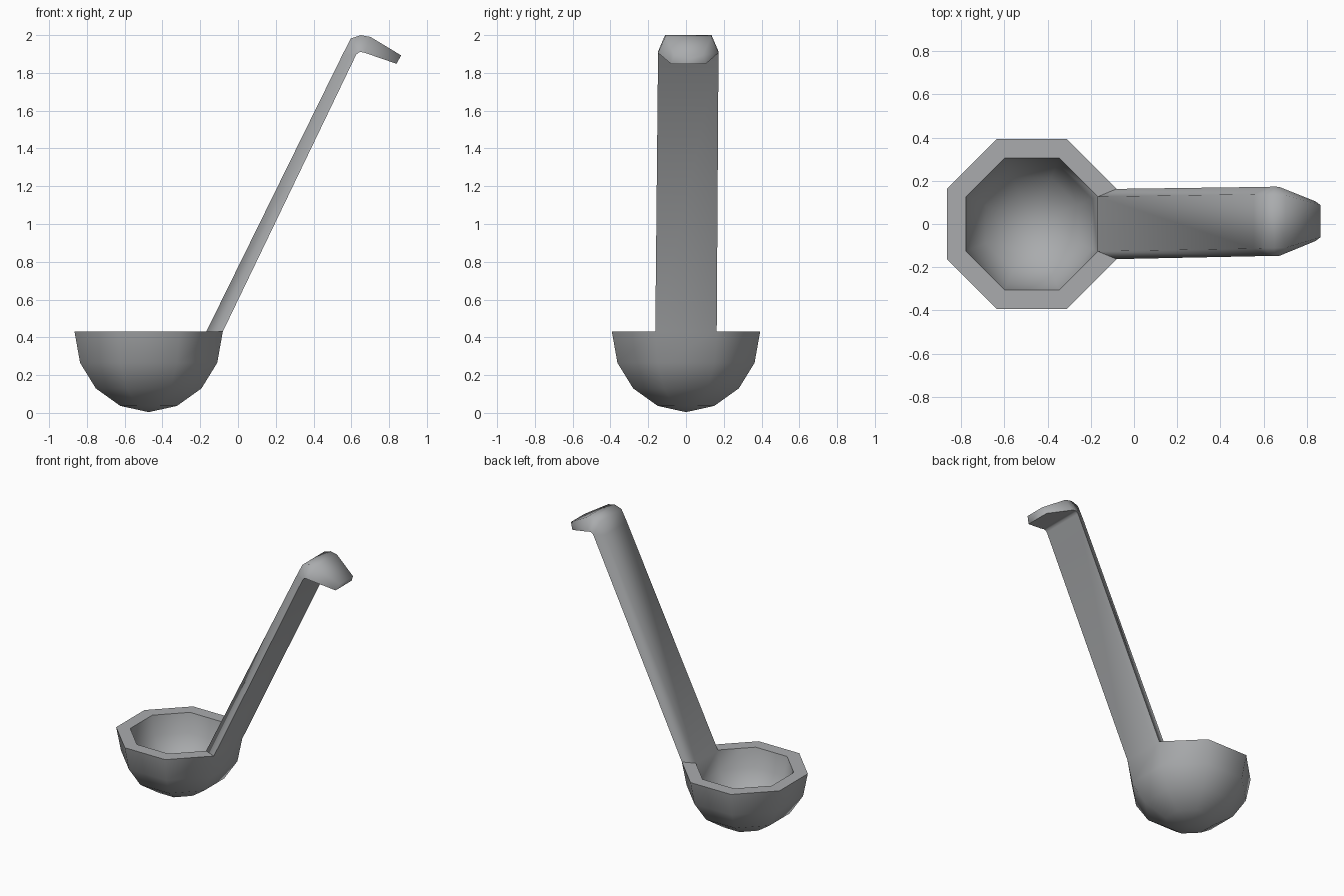
import bpy, bmesh, math

if "Cube" in bpy.data.objects:
    bpy.data.objects.remove(bpy.data.objects["Cube"])

bm = bmesh.new()
CX, N = -0.473, 8


def ring(half, z):
    """Octagon with flat sides facing the axes."""
    r = half / math.cos(math.pi / N)
    return [bm.verts.new((CX + r * math.cos((i + 0.5) * 2 * math.pi / N),
                          r * math.sin((i + 0.5) * 2 * math.pi / N), z))
            for i in range(N)]


def bridge(a, b, skip=None):
    n = len(a)
    for i in range(n):
        if i != skip:
            bm.faces.new((a[i], a[(i + 1) % n], b[(i + 1) % n], b[i]))


# Bowl: outer shell, rim, then inner shell
outer = [(0.15, 0.037), (0.28, 0.13), (0.363, 0.265), (0.3925, 0.43)]
inner = [(0.305, 0.43), (0.28, 0.295), (0.215, 0.19), (0.115, 0.115)]
rings = [ring(h, z) for h, z in outer + inner]
for k in range(len(rings) - 1):
    # the rim face on +x is left open for the handle
    bridge(rings[k], rings[k + 1], N - 1 if k == 3 else None)
for loop, z in ((rings[0], 0.004), (rings[-1], 0.09)):
    pole = bm.verts.new((CX, 0, z))
    for i in range(N):
        bm.faces.new((loop[i], loop[(i + 1) % N], pole))

# Handle: four-sided sections continuing from the open rim face
o, n = rings[3], rings[4]
prev = [o[7], o[0], n[0], n[7]]
# outer x, z, half width; inner x, z, half width; y shift
sections = [(0.625, 1.895, 0.160, 0.555, 1.90, 0.126, 0.012),
            (0.637, 1.907, 0.161, 0.597, 1.982, 0.124, 0.012),
            (0.650, 1.911, 0.161, 0.650, 2.000, 0.123, 0.012),
            (0.672, 1.906, 0.160, 0.702, 1.990, 0.122, 0.012),
            (0.840, 1.848, 0.092, 0.863, 1.893, 0.075, 0.013)]
for ox, oz, oh, ix, iz, ih, y in sections:
    cur = [bm.verts.new(p) for p in ((ox, y - oh, oz), (ox, y + oh, oz),
                                     (ix, y + ih, iz), (ix, y - ih, iz))]
    bridge(prev, cur)
    prev = cur
bm.faces.new(prev)

bmesh.ops.recalc_face_normals(bm, faces=bm.faces)
me = bpy.data.meshes.new("ladle")
bm.to_mesh(me)
bm.free()
ladle = bpy.data.objects.new("ladle", me)
bpy.context.collection.objects.link(ladle)

# Grey metal
mat = bpy.data.materials.new("grey_metal")
mat.diffuse_color = (0.4, 0.41, 0.42, 1)
mat.use_nodes = True
mat.node_tree.nodes["Principled BSDF"].inputs["Base Color"].default_value = mat.diffuse_color
me.materials.append(mat)

bpy.context.view_layer.objects.active = ladle
ladle.select_set(True)
bpy.ops.object.shade_smooth_by_angle(angle=math.radians(75))
